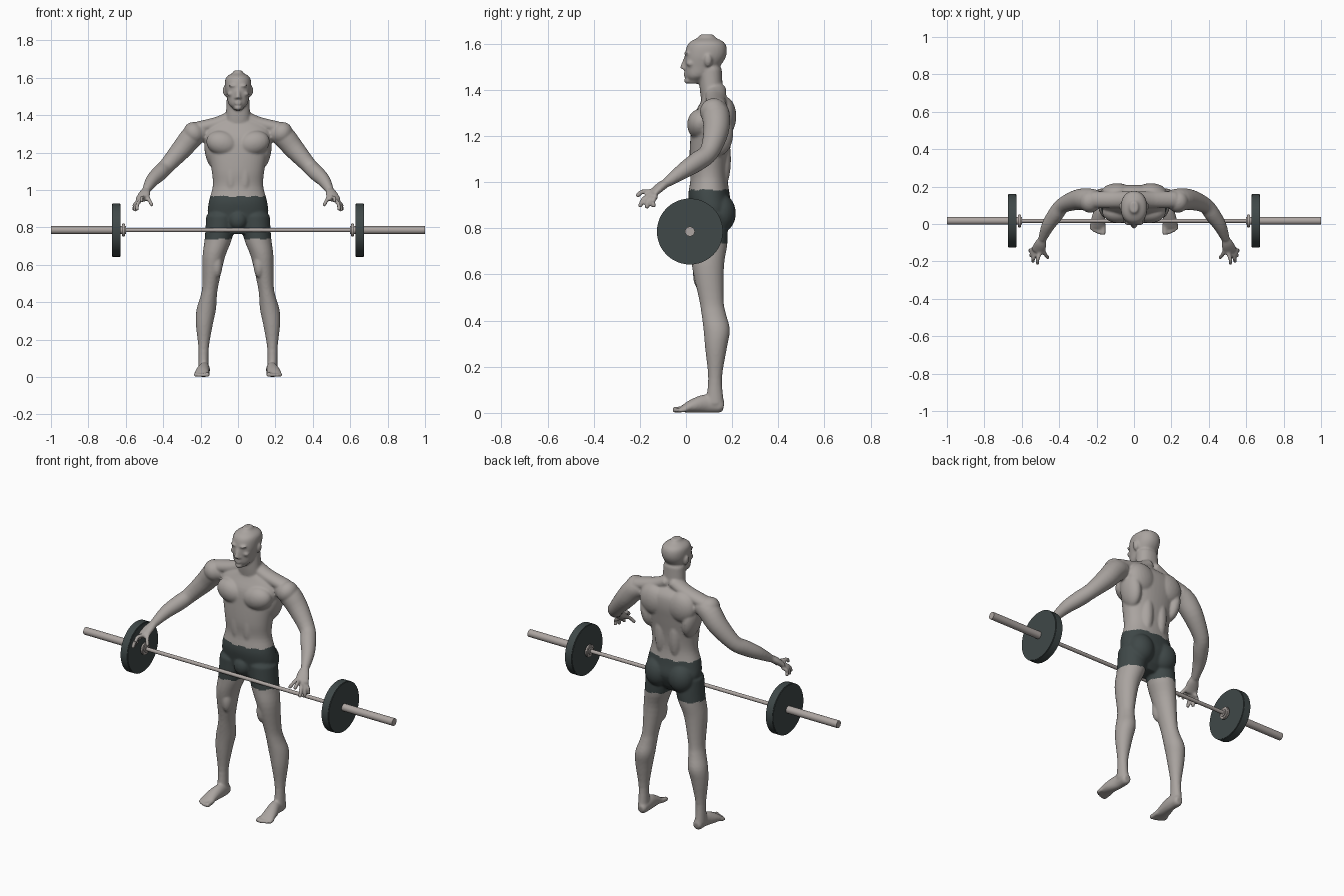
import bpy, bmesh, math
from mathutils import Vector, Matrix

cube = bpy.data.objects.get("Cube")
if cube:
    bpy.data.objects.remove(cube, do_unlink=True)


def make_material(name, rgb):
    mat = bpy.data.materials.new(name)
    mat.use_nodes = True
    mat.diffuse_color = (*rgb, 1)
    mat.node_tree.nodes["Principled BSDF"].inputs["Base Color"].default_value = (*rgb, 1)
    return mat


skin = make_material("warm grey skin", (.4, .37, .35))
dark = make_material("dark slate", (.05, .065, .065))
steel = make_material("bar steel", (.42, .38, .36))


def finish(bm, name, mats):
    bmesh.ops.recalc_face_normals(bm, faces=bm.faces)
    mesh = bpy.data.meshes.new(name)
    bm.to_mesh(mesh)
    bm.free()
    obj = bpy.data.objects.new(name, mesh)
    bpy.context.collection.objects.link(obj)
    for mat in mats:
        mesh.materials.append(mat)
    return obj


def spline(rows, steps=4):
    """Smooth a list of rows with a Catmull-Rom curve."""
    pts = [Vector(r) for r in rows]
    padded = [pts[0], *pts, pts[-1]]
    out = []
    for a, b, c, d in zip(padded, padded[1:], padded[2:], padded[3:]):
        for k in range(steps):
            t = k / steps
            out.append(b + (c - a) * t / 2 + (a - b * 2.5 + c * 2 - d / 2) * t * t
                       + ((b - c) * 3 + d - a) * t ** 3 / 2)
    return out + [pts[-1]]


def loft(bm, rows, side=1, flat=False, power=2, sides=28):
    """Closed tube through rows of x, y, z, half width and optional half depth."""
    rows = spline([(*r[:4], r[-1]) for r in rows])
    centres = [Vector(r[:3]) for r in rows]
    last = len(rows) - 1
    rings = []

    def ring(centre, u, v, a, b):
        verts = []
        for k in range(sides):
            angle = math.tau * k / sides
            c, s = math.cos(angle), math.sin(angle)
            p = centre + u * a * math.copysign(abs(c) ** (2 / power), c)
            p += v * b * math.copysign(abs(s) ** (2 / power), s)
            verts.append(bm.verts.new((p.x * side, p.y, p.z)))
        rings.append(verts)

    for i, (centre, row) in enumerate(zip(centres, rows)):
        tangent = (centres[min(i + 1, last)] - centres[max(i - 1, 0)]).normalized()
        u, v = Vector((1, 0, 0)), Vector((0, 1, 0))
        if not flat:
            u = tangent.cross(Vector((0, 0, 1))).normalized()
            v = u.cross(tangent)
        a, b = row[3], row[4]
        cap = tangent * min(a, b) / 2
        if i == 0:
            ring(centre - cap, u, v, a * .7, b * .7)
        ring(centre, u, v, a, b)
        if i == last:
            ring(centre + cap, u, v, a * .7, b * .7)
    for lower, upper in zip(rings, rings[1:]):
        for k in range(sides):
            bm.faces.new((lower[k - 1], lower[k], upper[k], upper[k - 1]))
    bm.faces.new(rings[0])
    bm.faces.new(rings[-1])


def bulge(bm, centre, size, side=1, tilt=0):
    """Ellipsoid for a muscle or facial form, tilted in the front plane."""
    x, y, z = centre
    place = Matrix.Translation((x * side, y, z)) @ Matrix.Rotation(tilt * side, 4, 'Y')
    bmesh.ops.create_uvsphere(bm, u_segments=24, v_segments=16, radius=1,
                              matrix=place @ Matrix.Diagonal((*size, 1)))


body = bmesh.new()

# Torso, neck and head as rings of height, depth position, half width, half depth
torso = [(.8, .1, .12, .07), (.87, .11, .16, .09), (.94, .1, .155, .09), (1.02, .1, .135, .08),
         (1.1, .1, .14, .085), (1.2, .11, .16, .09), (1.28, .12, .18, .09),
         (1.34, .13, .16, .07), (1.38, .12, .07, .04)]
neck = [(1.33, .12, .07, .05), (1.4, .11, .065, .05), (1.49, .105, .06, .05)]
head = [(1.44, .04, .03, .03), (1.46, .05, .05, .05), (1.5, .07, .06, .075),
        (1.55, .085, .07, .09), (1.6, .09, .065, .08), (1.625, .09, .03, .04)]
for rings in (torso, neck, head):
    loft(body, [(0, y, z, a, b) for z, y, a, b in rings], flat=True, power=2.2, sides=44)

# Nose, lips, chin and front of the hips
loft(body, [(0, .005, 1.55, .01), (0, -.013, 1.497, .013)], flat=True)
for z in (1.46, 1.472):
    bulge(body, (0, 0, z), (.02, .01, .006))
bulge(body, (0, .007, 1.44), (.02, .015, .015))
bulge(body, (0, .045, .84), (.05, .045, .055))

# Profiles shared by the left and right limbs
leg = [(.09, .1, .86, .08, .08), (.105, .1, .74, .073, .08), (.13, .095, .64, .06, .07),
       (.148, .11, .49, .043, .053), (.157, .12, .43, .044, .053), (.17, .133, .36, .052, .057),
       (.18, .13, .28, .045, .047), (.184, .126, .15, .027, .03), (.184, .125, .04, .028, .04)]
foot = [(.18, .15, .03, .027, .03), (.18, .09, .04, .03, .04), (.19, .03, .03, .037, .03),
        (.195, -.02, .015, .04, .013)]
arm = [(.19, .13, 1.31, .05), (.24, .13, 1.29, .06), (.3, .13, 1.22, .055), (.38, .1, 1.13, .042),
       (.42, .05, 1.09, .042), (.46, -.01, 1.05, .035), (.49, -.08, 1, .022)]
palm = [(.49, -.08, 1, .022, .018), (.5, -.11, .98, .033, .02), (.515, -.145, .95, .037, .016)]
trapezius = [(.02, .13, 1.4, .045, .035), (.1, .13, 1.36, .045, .035), (.22, .13, 1.33, .045, .035)]

# Fingers run from evenly spaced knuckles to their tips; the thumb starts at the wrist
first_knuckle, last_knuckle = Vector((.5, -.15, .96)), Vector((.535, -.13, .935))
tips = [(.515, -.21, .94), (.54, -.2, .895), (.55, -.17, .89), (.555, -.14, .895)]
digits = [(first_knuckle.lerp(last_knuckle, k / 3), Vector(tip)) for k, tip in enumerate(tips)]
digits.append((Vector((.49, -.1, .98)), Vector((.46, -.18, .92))))
bend = Vector((.007, -.005, .01))

for s in (1, -1):
    # Legs, knees, thighs and feet
    loft(body, leg, s, flat=True)
    loft(body, foot, s)
    bulge(body, (.15, .08, .48), (.026, .02, .03), s)
    bulge(body, (.113, .065, .6), (.03, .035, .07), s)
    for k in range(5):
        x, r = .164 + .0155 * k, .01 + .003 * (k == 0)
        y = .0015 * k * k - .052
        loft(body, [(x, 0, r * 1.4, r), (x, y, r, r)], s, sides=12)
    # Arms and hands
    loft(body, arm, s)
    loft(body, palm, s)
    for knuckle, tip in digits:
        joints = (knuckle, knuckle.lerp(tip, .6) + bend, tip)
        loft(body, [(*p, .0105) for p in joints], s, sides=12)
    # Shoulders, chest and back
    loft(body, trapezius, s)
    bulge(body, (.235, .12, 1.305), (.055, .06, .06), s, .6)
    bulge(body, (.083, .063, 1.25), (.088, .058, .066), s, -.25)
    bulge(body, (.135, .135, 1.21), (.043, .07, .1), s, .15)
    bulge(body, (.09, .168, 1.285), (.085, .05, .085), s, .3)
    # Lower back, abdomen and glutes
    bulge(body, (.045, .15, 1.1), (.04, .045, .14), s)
    bulge(body, (.036, .045, 1.07), (.034, .03, .11), s)
    bulge(body, (.076, .148, .865), (.074, .068, .085), s)
    # Brow, eye, cheek, nostril and ear
    bulge(body, (.027, .004, 1.557), (.024, .013, .007), s, -.1)
    bulge(body, (.027, .008, 1.54), (.012, .009, .006), s)
    bulge(body, (.04, .02, 1.515), (.018, .02, .013), s, .3)
    bulge(body, (.011, -.007, 1.493), (.009, .011, .008), s)
    bulge(body, (.069, .096, 1.527), (.012, .017, .028), s, .15)

# Fuse the forms into one smooth skin
figure = finish(body, "body", [])
fuse = figure.modifiers.new("fuse", 'REMESH')
fuse.mode = 'VOXEL'
fuse.voxel_size = .006
soften = figure.modifiers.new("soften", 'SMOOTH')
soften.factor = .5
soften.iterations = 5
graph = bpy.context.evaluated_depsgraph_get()
fused = bpy.data.meshes.new_from_object(figure.evaluated_get(graph))
figure.modifiers.clear()
figure.data = fused
fused.materials.clear()
fused.materials.append(skin)
fused.materials.append(dark)

# Shorts: a band round the hips with a slightly uneven hem
for face in fused.polygons:
    x, y, z = face.center
    wave = .004 * math.sin(70 * x + 50 * y)
    face.use_smooth = True
    face.material_index = int(abs(x) < .25 and .738 + wave < z < .967 + wave)


# Barbell
def rod(name, start, end, radius, mat, bevel=0):
    bm = bmesh.new()
    place = Matrix.Translation(((start + end) / 2, .017, .786))
    bmesh.ops.create_cone(bm, cap_ends=True, segments=48, radius1=radius, radius2=radius,
                          depth=abs(end - start),
                          matrix=place @ Matrix.Rotation(math.pi / 2, 4, 'Y'))
    if bevel:
        rims = [e for e in bm.edges if abs(e.verts[0].co.x - e.verts[1].co.x) < .001]
        bmesh.ops.bevel(bm, geom=rims, offset=bevel, segments=2, affect='EDGES')
    obj = finish(bm, name, [mat])
    bpy.ops.object.select_all(action='DESELECT')
    bpy.context.view_layer.objects.active = obj
    obj.select_set(True)
    bpy.ops.object.shade_smooth_by_angle(angle=math.radians(35))


rod("bar_shaft", -.61, .61, .0105, steel)
for s, label in ((1, "left"), (-1, "right")):
    rod(label + "_sleeve", .6 * s, s, .021, steel)
    rod(label + "_collar", .605 * s, .62 * s, .035, steel, .003)
    rod(label + "_plate", .627 * s, .674 * s, .143, dark, .003)
